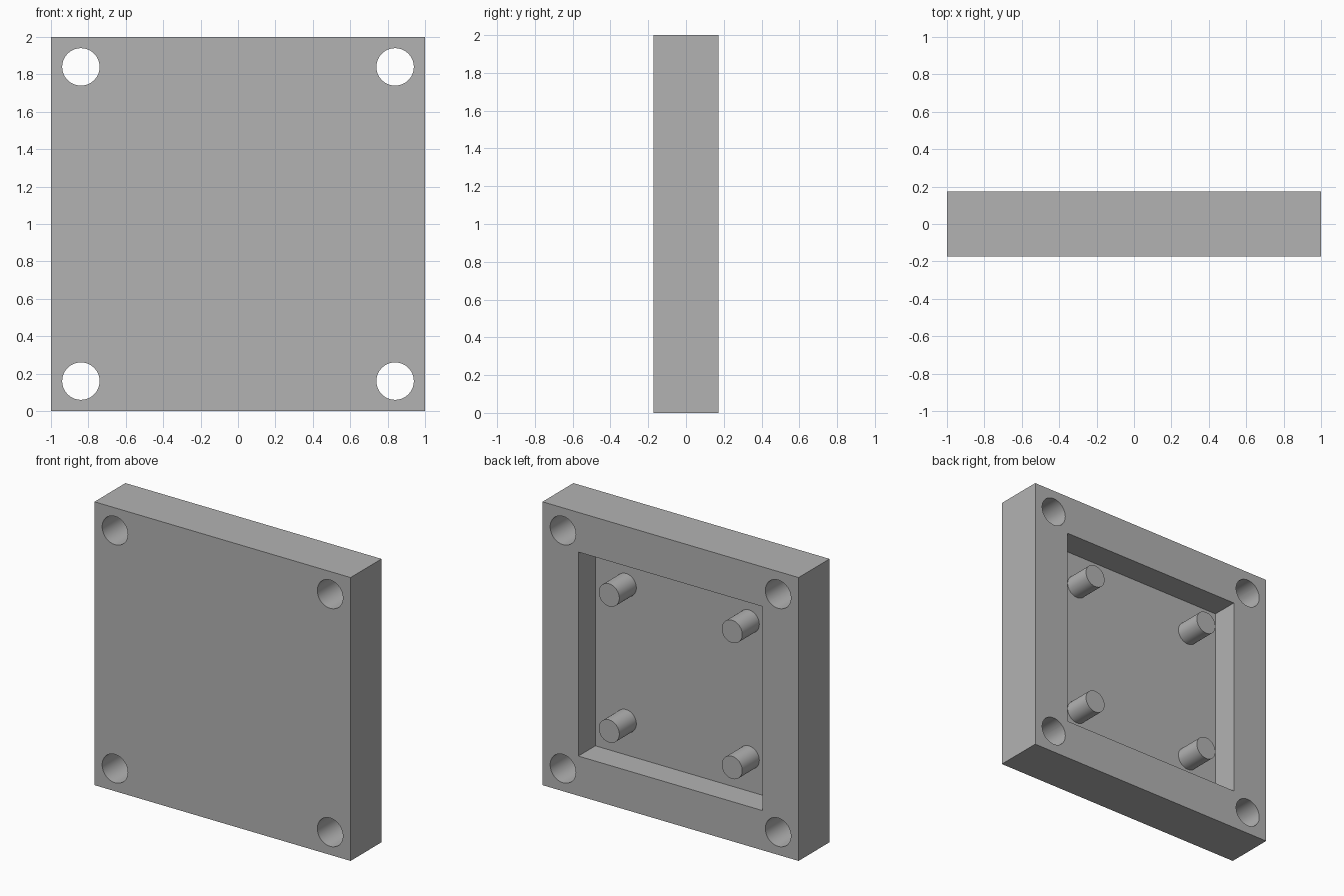
import bpy
import math

default = bpy.data.objects.get("Cube")
if default:
    bpy.data.objects.remove(default, do_unlink=True)

THICK = 0.345      # plate thickness
DEPTH = 0.19       # pocket depth
HOLE_POS, HOLE_R = 0.84, 0.1
PEG_POS, PEG_R = 0.48, 0.08
BACK = THICK / 2

grey = bpy.data.materials.new("plain grey")
grey.use_nodes = True
colour = (0.45, 0.45, 0.45, 1)
grey.diffuse_color = colour
grey.node_tree.nodes["Principled BSDF"].inputs["Base Color"].default_value = colour


def finish(name):
    obj = bpy.context.object
    obj.name = name
    obj.data.materials.append(grey)
    return obj


def box(name, size, loc):
    bpy.ops.mesh.primitive_cube_add(size=1, location=loc)
    obj = finish(name)
    obj.scale = size
    bpy.ops.object.transform_apply(location=False, rotation=False, scale=True)
    return obj


def rod(name, radius, length, loc):
    bpy.ops.mesh.primitive_cylinder_add(
        vertices=64, radius=radius, depth=length, location=loc,
        rotation=(math.pi / 2, 0, 0))
    return finish(name)


def cut(target, cutter):
    cutter.hide_render = True
    mod = target.modifiers.new("cut", "BOOLEAN")
    mod.operation = "DIFFERENCE"
    mod.solver = "EXACT"
    mod.object = cutter
    bpy.context.view_layer.objects.active = target
    bpy.ops.object.modifier_apply(modifier=mod.name)
    bpy.data.objects.remove(cutter, do_unlink=True)


# Square plate with a square pocket in its back
plate = box("plate", (2, THICK, 2), (0, 0, 1))
cut(plate, box("pocket_cutter", (1.44, 2 * DEPTH, 1.44), (0, BACK, 1)))

# Corner through-holes, and standing pegs flush with the back rim
for side, sx in (("left", 1), ("right", -1)):
    for level, sz in (("upper", 1), ("lower", -1)):
        cut(plate, rod("hole_cutter", HOLE_R, 1,
                       (sx * HOLE_POS, 0, 1 + sz * HOLE_POS)))
        peg = rod(f"{level}_{side}_peg", PEG_R, DEPTH,
                  (sx * PEG_POS, BACK - DEPTH / 2, 1 + sz * PEG_POS))
        bpy.ops.object.shade_smooth_by_angle(angle=math.radians(30))

# Smooth hole walls with sharp rims
bpy.ops.object.select_all(action="DESELECT")
plate.select_set(True)
bpy.context.view_layer.objects.active = plate
bpy.ops.object.shade_smooth_by_angle(angle=math.radians(30))
